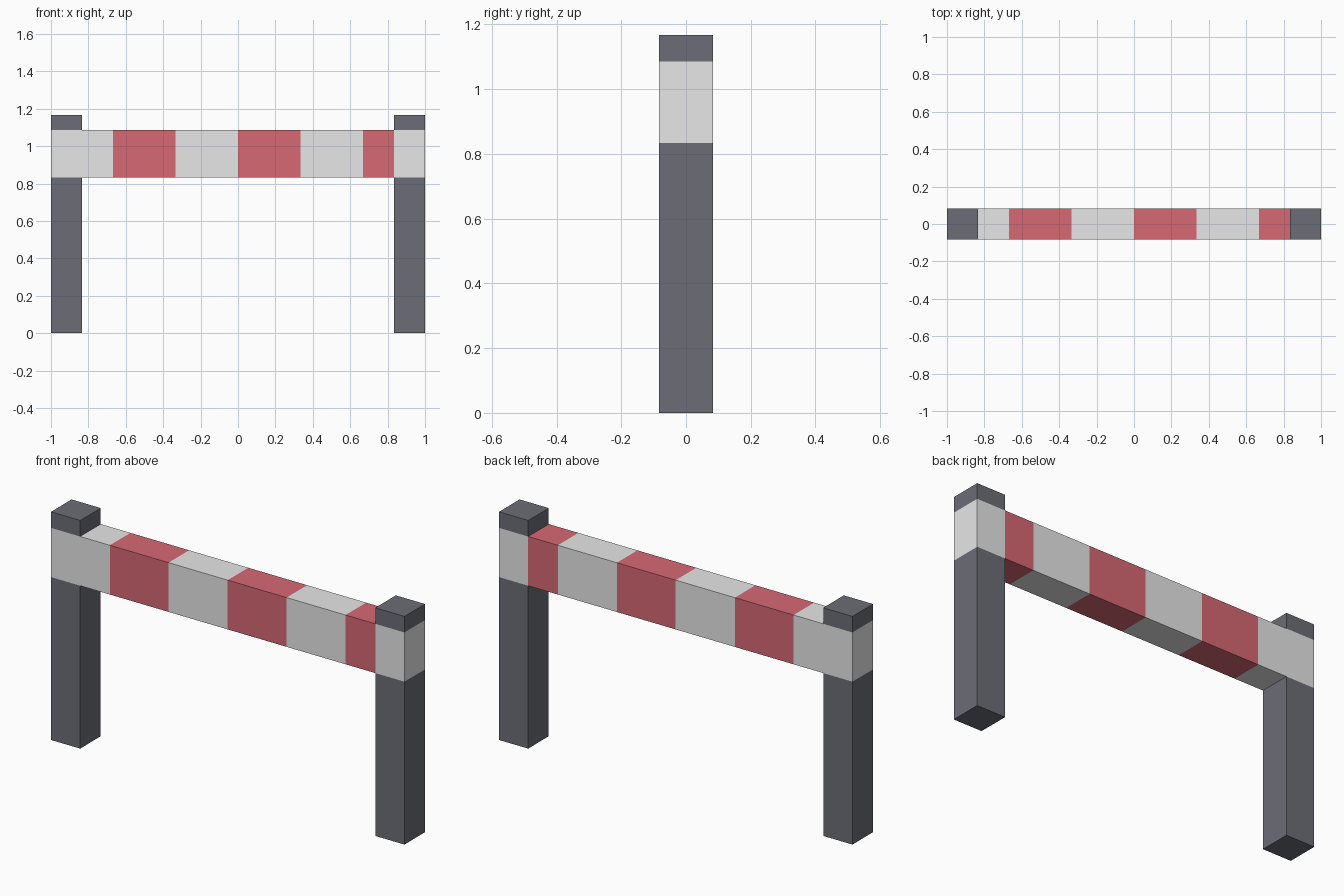
import bpy, bmesh

if "Cube" in bpy.data.objects:
    bpy.data.objects.remove(bpy.data.objects["Cube"])

HALF_Y = 0.083          # half depth shared by posts and beam
BEAM_LOW, BEAM_HIGH = 0.833, 1.085
POST_TOP = 1.167
POST_IN = 0.835         # inner face of the posts


def material(name, rgb):
    m = bpy.data.materials.new(name)
    m.diffuse_color = (*rgb, 1.0)
    m.use_nodes = True
    m.node_tree.nodes["Principled BSDF"].inputs["Base Color"].default_value = m.diffuse_color
    return m


grey = material("dark_grey", (0.15, 0.155, 0.18))
white = material("off_white", (0.80, 0.80, 0.80))
red = material("red", (0.68, 0.14, 0.175))


def banded_box(name, low, high, axis, cuts, mats, pattern):
    """Box cut across one axis, with a material for each band."""
    bm = bmesh.new()
    bmesh.ops.create_cube(bm, size=1)
    for v in bm.verts:
        for i in range(3):
            v.co[i] = low[i] if v.co[i] < 0 else high[i]
    normal = [0, 0, 0]
    normal[axis] = 1
    for c in cuts:
        point = [0, 0, 0]
        point[axis] = c
        bmesh.ops.bisect_plane(bm, geom=bm.verts[:] + bm.edges[:] + bm.faces[:],
                               plane_co=point, plane_no=normal)
    for f in bm.faces:
        mid = f.calc_center_median()[axis]
        f.material_index = pattern[sum(mid > c for c in cuts)]
    bmesh.ops.recalc_face_normals(bm, faces=bm.faces[:])
    mesh = bpy.data.meshes.new(name)
    bm.to_mesh(mesh)
    bm.free()
    for m in mats:
        mesh.materials.append(m)
    obj = bpy.data.objects.new(name, mesh)
    bpy.context.collection.objects.link(obj)
    return obj


# Posts with a white painted band level with the beam
for name, x0, x1 in (("left_post", -1, -POST_IN), ("right_post", POST_IN, 1)):
    banded_box(name, (x0, -HALF_Y, 0), (x1, HALF_Y, POST_TOP), 2,
               (BEAM_LOW, BEAM_HIGH), (grey, white), (0, 1, 0))

# Striped crossbeam between the posts
banded_box("striped_beam", (-POST_IN, -HALF_Y, BEAM_LOW), (POST_IN, HALF_Y, BEAM_HIGH), 0,
           (-0.667, -0.335, 0, 0.333, 0.667), (white, red), (0, 1, 0, 1, 0, 1))
